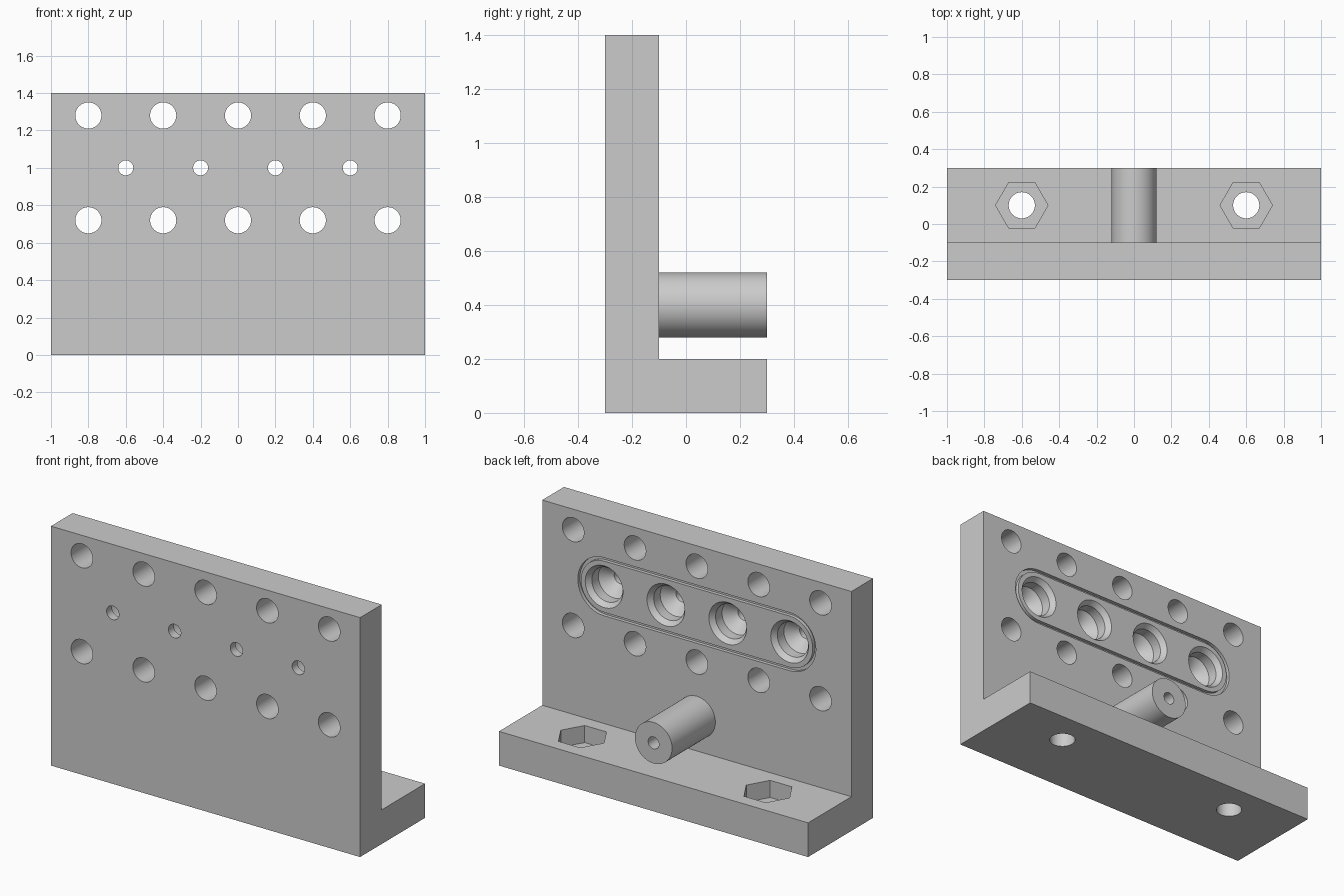
import bpy, bmesh
from math import sin, cos, pi, radians
from mathutils import Vector

cube = bpy.data.objects.get("Cube")
if cube:
    bpy.data.objects.remove(cube, do_unlink=True)

# Single grey material
grey = bpy.data.materials.new("plain grey")
grey.use_nodes = True
colour = (0.6, 0.6, 0.6, 1)
grey.diffuse_color = colour
grey.node_tree.nodes["Principled BSDF"].inputs["Base Color"].default_value = colour


def loft(bm, loops, ring=False):
    """Bridge equal-length loops; cap the ends, or close them as a ring."""
    rows = [[bm.verts.new(p) for p in loop] for loop in loops]
    pairs = list(zip(rows, rows[1:]))
    if ring:
        pairs.append((rows[-1], rows[0]))
    else:
        bm.faces.new(rows[0])
        bm.faces.new(rows[-1])
    for a, b in pairs:
        for i in range(len(a)):
            j = (i + 1) % len(a)
            bm.faces.new((a[i], a[j], b[j], b[i]))


def turned(bm, x, across, profile, axis, sides=48):
    """Turned solid along y or z from (radius, position) pairs."""
    loops = []
    for r, t in profile:
        loop = []
        for i in range(sides):
            a = 2 * pi * i / sides
            u, v = x + r * cos(a), across + r * sin(a)
            loop.append(Vector((u, t, v)) if axis == "y" else Vector((u, v, t)))
        loops.append(loop)
    loft(bm, loops)


def stadium(r, y, half=0.6, z=1.0, n=24):
    """Rounded slot outline in the plane of the upright plate."""
    loop = []
    for side, start in ((1, -pi / 2), (-1, pi / 2)):
        for i in range(n + 1):
            a = start + pi * i / n
            loop.append(Vector((side * half + r * cos(a), y, z + r * sin(a))))
    return loop


def finish(name, bm):
    bmesh.ops.recalc_face_normals(bm, faces=bm.faces)
    mesh = bpy.data.meshes.new(name)
    bm.to_mesh(mesh)
    bm.free()
    mesh.materials.append(grey)
    obj = bpy.data.objects.new(name, mesh)
    bpy.context.collection.objects.link(obj)
    return obj


def smooth(obj):
    bpy.ops.object.select_all(action="DESELECT")
    obj.select_set(True)
    bpy.context.view_layer.objects.active = obj
    bpy.ops.object.shade_smooth_by_angle(angle=radians(30))


def cut(obj, name, bm):
    """Subtract a cutter and bake the result."""
    cutter = finish(name, bm)
    cutter.hide_render = True
    mod = obj.modifiers.new(name, "BOOLEAN")
    mod.operation = "DIFFERENCE"
    mod.solver = "EXACT"
    mod.object = cutter
    graph = bpy.context.evaluated_depsgraph_get()
    mesh = bpy.data.meshes.new_from_object(obj.evaluated_get(graph))
    obj.modifiers.clear()
    obj.data = mesh
    bpy.data.objects.remove(cutter, do_unlink=True)


FRONT, FACE, BACK = -0.3, -0.1, 0.3

# L-shaped bracket: upright plate and foot
bm = bmesh.new()
outline = [(FRONT, 0), (BACK, 0), (BACK, 0.2), (FACE, 0.2), (FACE, 1.4), (FRONT, 1.4)]
loft(bm, [[Vector((x, y, z)) for y, z in outline] for x in (-1, 1)])
bracket = finish("bracket", bm)

# Two rows of plain holes through the plate, and bolt holes through the foot
bm = bmesh.new()
for i in range(-2, 3):
    for z in (0.72, 1.28):
        turned(bm, 0.4 * i, z, [(0.07, -0.4), (0.07, 0)], "y")
for x in (-0.6, 0.6):
    turned(bm, x, 0.1, [(0.07, -0.1), (0.07, 0.3)], "z")
cut(bracket, "hole_cutter", bm)

# Hexagonal nut pockets
bm = bmesh.new()
for x in (-0.6, 0.6):
    turned(bm, x, 0.1, [(0.14, 0.1), (0.14, 0.3)], "z", sides=6)
cut(bracket, "nut_cutter", bm)

# Stepped bores: chamfered mouth, conical seat, narrow outlet at the front
bm = bmesh.new()
bore = [(0.122, 0), (0.122, FACE), (0.1, -0.13), (0.1, -0.19),
        (0.04, -0.25), (0.04, -0.4)]
for x in (-0.6, -0.2, 0.2, 0.6):
    turned(bm, x, 1.0, bore, "y")
cut(bracket, "bore_cutter", bm)

# Seal groove around the bores
bm = bmesh.new()
loft(bm, [stadium(0.17, 0), stadium(0.17, -0.12),
          stadium(0.15, -0.12), stadium(0.15, 0)], ring=True)
cut(bracket, "groove_cutter", bm)
smooth(bracket)

# Round peg with a blind hole in its end
bm = bmesh.new()
turned(bm, 0, 0.4, [(0.12, FACE - 0.01), (0.12, BACK), (0.035, BACK), (0.035, 0)],
       "y", sides=64)
smooth(finish("peg", bm))
